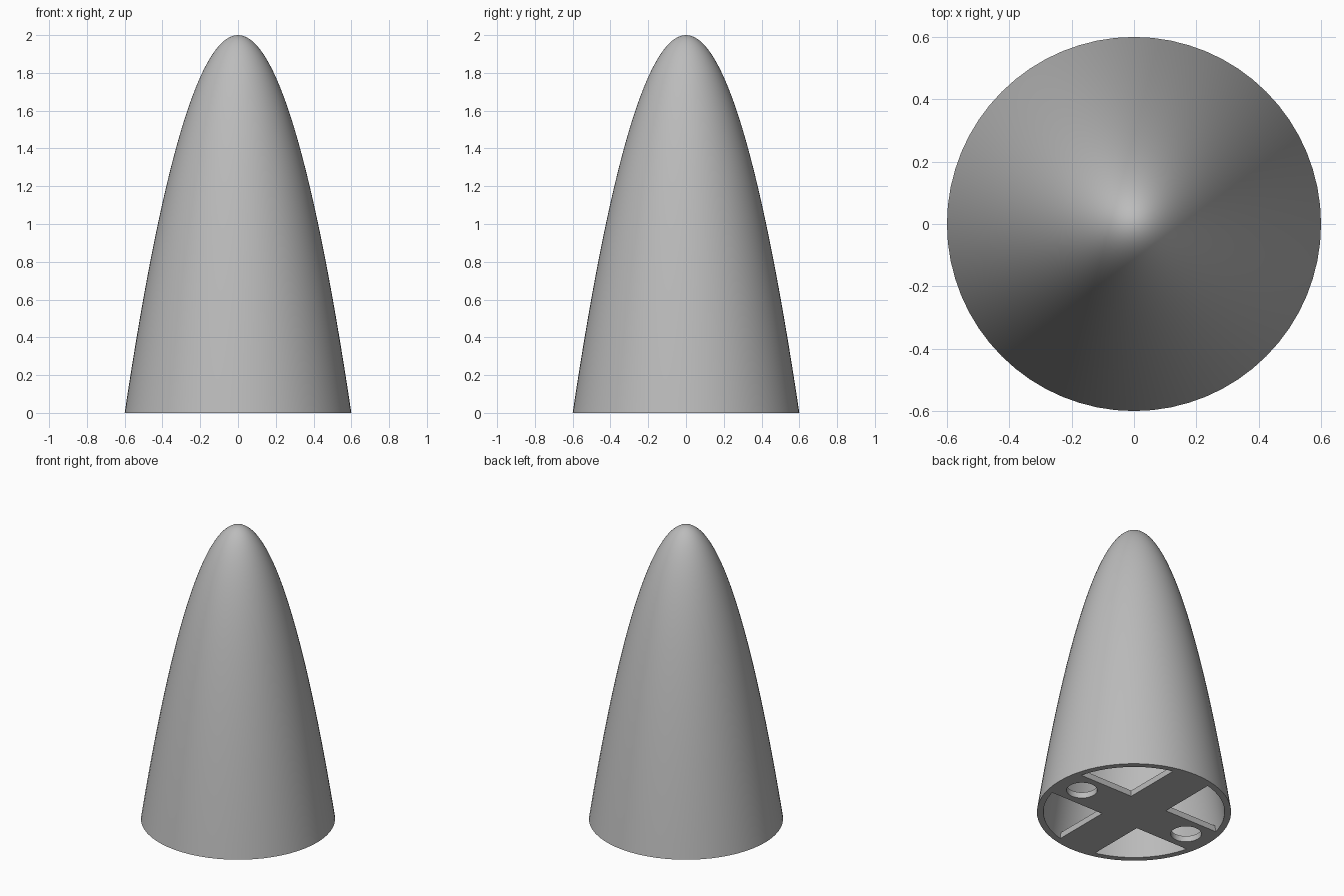
import bpy
import bmesh
from math import radians, sqrt
from mathutils import Matrix, Vector

cube = bpy.data.objects.get("Cube")
if cube:
    bpy.data.objects.remove(cube, do_unlink=True)

SEGMENTS = 64
RINGS = 40
HEIGHT = 2.0
RADIUS = 0.6
WALL = 0.04
PLATE = 0.04
BAR_HALF = 0.14
HOLE_X = 0.42
HOLE_RADIUS = 0.095

grey = bpy.data.materials.new("light_grey")
grey.use_nodes = True
grey.diffuse_color = (0.5, 0.5, 0.5, 1)
grey.node_tree.nodes["Principled BSDF"].inputs["Base Color"].default_value = grey.diffuse_color


def make_object(name, bm):
    bmesh.ops.recalc_face_normals(bm, faces=bm.faces[:])
    mesh = bpy.data.meshes.new(name)
    bm.to_mesh(mesh)
    bm.free()
    mesh.materials.append(grey)
    obj = bpy.data.objects.new(name, mesh)
    bpy.context.collection.objects.link(obj)
    return obj


def select_only(obj):
    bpy.ops.object.select_all(action="DESELECT")
    obj.select_set(True)
    bpy.context.view_layer.objects.active = obj


def parabola(radius, height):
    # Even steps in radius keep the rounded tip finely divided
    steps = [1 - i / RINGS for i in range(RINGS + 1)]
    return [Vector((radius * t, 0, height * (1 - t * t))) for t in steps]


def add_cylinder(bm, radius, depth, centre, segments):
    bmesh.ops.create_cone(bm, cap_ends=True, segments=segments, radius1=radius,
                          radius2=radius, depth=depth, matrix=Matrix.Translation(centre))


# Hollow parabolic shell: outer and inner profile joined by the bottom rim
bm = bmesh.new()
outline = parabola(RADIUS, HEIGHT)[::-1] + parabola(RADIUS - WALL, HEIGHT - 2 * WALL)
verts = [bm.verts.new(p) for p in outline]
edges = [bm.edges.new(pair) for pair in zip(verts, verts[1:])]
bmesh.ops.spin(bm, geom=verts + edges, cent=(0, 0, 0), axis=(0, 0, 1),
               angle=radians(360), steps=SEGMENTS, use_merge=True)
bmesh.ops.remove_doubles(bm, verts=bm.verts[:], dist=0.0001)
shell = make_object("nose_cone_shell", bm)

# Round base plate that is cut into a cross
bm = bmesh.new()
add_cylinder(bm, RADIUS - WALL, PLATE, (0, 0, PLATE / 2), SEGMENTS)
plate = make_object("base_cross", bm)

# Cutters: four corner blocks and two round holes
bm = bmesh.new()
for sx in (-1, 1):
    for sy in (-1, 1):
        centre = Vector((sx * (BAR_HALF + 0.5), sy * (BAR_HALF + 0.5), 0))
        bmesh.ops.create_cube(bm, size=1, matrix=Matrix.Translation(centre))
    add_cylinder(bm, HOLE_RADIUS, 1, (sx * HOLE_X, 0, 0), 32)
cutter = make_object("base_cutter", bm)
cutter.hide_render = True

cut = plate.modifiers.new("openings", "BOOLEAN")
cut.operation = "DIFFERENCE"
cut.solver = "EXACT"
cut.object = cutter
select_only(plate)
bpy.ops.object.modifier_apply(modifier=cut.name)
bpy.data.objects.remove(cutter, do_unlink=True)

for obj in (shell, plate):
    select_only(obj)
    bpy.ops.object.shade_smooth_by_angle(angle=radians(35))
